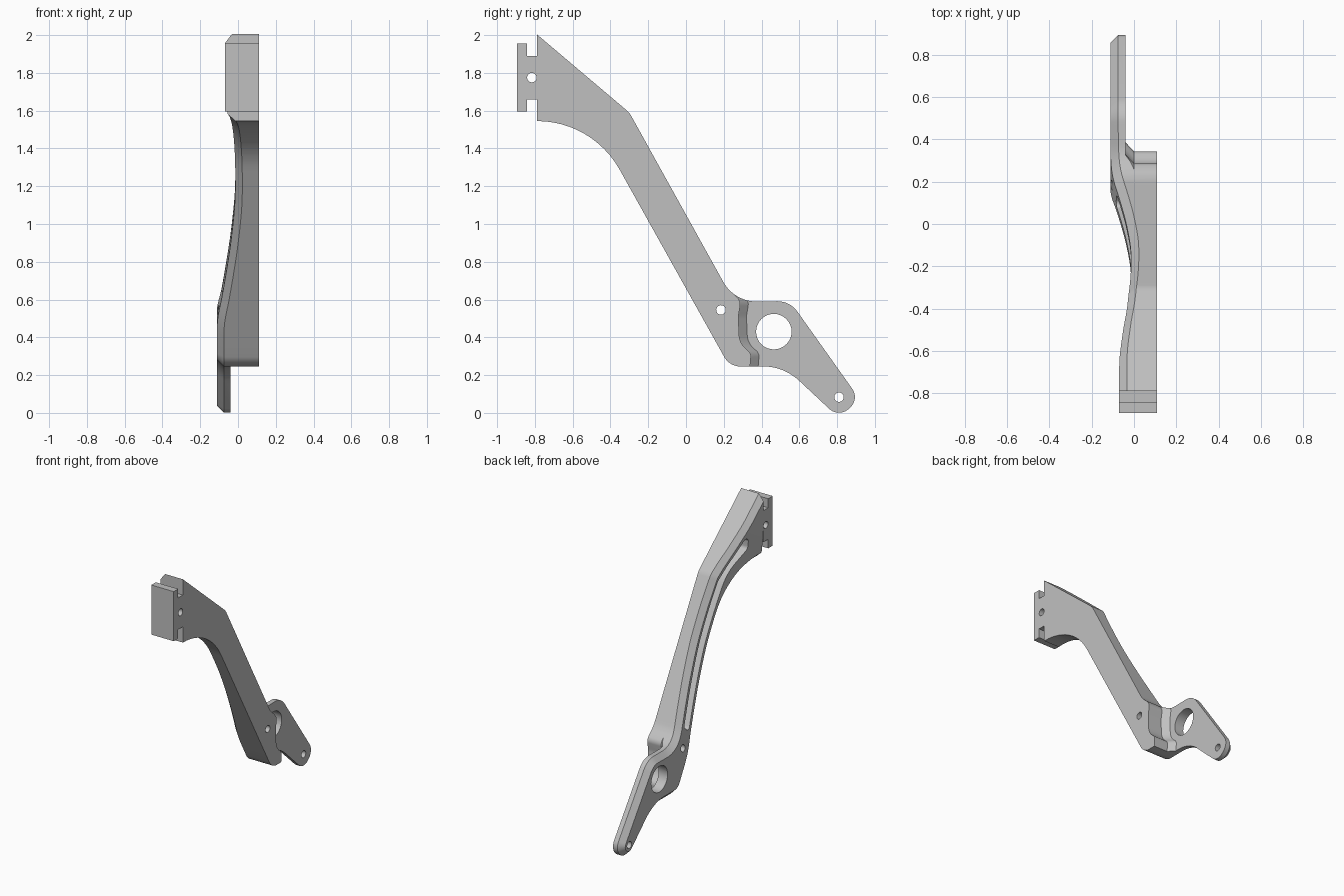
import bpy, bmesh, math
from mathutils import Vector

cube = bpy.data.objects.get("Cube")
if cube:
    bpy.data.objects.remove(cube)

FRONT, CHAMFER = 0.11, 0.037
AXIS = Vector((0, 0.49, -0.87))          # direction of the arm

grey = bpy.data.materials.new("light_grey_metal")
grey.use_nodes = True
grey.diffuse_color = (0.53, 0.53, 0.53, 1)
grey.node_tree.nodes["Principled BSDF"].inputs["Base Color"].default_value = (0.53, 0.53, 0.53, 1)


def rounded(corners, steps=12):
    """Polygon (y, z) from corners (y, z, fillet radius)."""
    out = []
    for i, (y, z, r) in enumerate(corners):
        p = Vector((y, z))
        if r == 0:
            out.append(p)
            continue
        a = (Vector(corners[i - 1][:2]) - p).normalized()
        b = (Vector(corners[(i + 1) % len(corners)][:2]) - p).normalized()
        half = a.angle(b) / 2
        centre = p + (a + b).normalized() * (r / math.sin(half))
        start = p + a * (r / math.tan(half)) - centre
        end = p + b * (r / math.tan(half)) - centre
        sweep = start.angle(end)
        for k in range(steps + 1):
            t = k / steps
            out.append(centre + (start * math.sin((1 - t) * sweep)
                                 + end * math.sin(t * sweep)) / math.sin(sweep))
    return out


def inset(pts, d):
    """Move a clockwise polygon inward by d."""
    out = []
    for i, p in enumerate(pts):
        e1 = (p - pts[i - 1]).normalized()
        e2 = (pts[(i + 1) % len(pts)] - p).normalized()
        n1, n2 = Vector((e1.y, -e1.x)), Vector((e2.y, -e2.x))
        out.append(p + (n1 + n2) * d / (1 + n1.dot(n2)))
    return out


def loft(name, levels):
    """Closed solid through polygons stacked along x."""
    bm = bmesh.new()
    rings = [[bm.verts.new((x, p[0], p[1])) for p in pts] for x, pts in levels]
    n = len(rings[0])
    for lo, hi in zip(rings, rings[1:]):
        for i in range(n):
            j = (i + 1) % n
            bm.faces.new((lo[i], lo[j], hi[j], hi[i]))
    caps = [bm.faces.new(rings[0]), bm.faces.new(rings[-1])]
    bmesh.ops.recalc_face_normals(bm, faces=bm.faces)
    bmesh.ops.triangulate(bm, faces=caps)
    mesh = bpy.data.meshes.new(name)
    bm.to_mesh(mesh)
    bm.free()
    mesh.materials.append(grey)
    obj = bpy.data.objects.new(name, mesh)
    bpy.context.collection.objects.link(obj)
    return obj


def cut(obj, cutter):
    mod = obj.modifiers.new("cut", 'BOOLEAN')
    mod.operation, mod.solver, mod.object = 'DIFFERENCE', 'EXACT', cutter
    bpy.context.view_layer.objects.active = obj
    bpy.ops.object.modifier_apply(modifier=mod.name)
    bpy.data.objects.remove(cutter)


def drill(obj, y, z, r, steps=32):
    ring = [(y + r * math.cos(k * math.tau / steps),
             z + r * math.sin(k * math.tau / steps)) for k in range(steps)]
    cut(obj, loft("drill", [(-0.4, ring), (0.4, ring)]))


def box(name, x0, x1, y0, y1, z0, z1):
    ring = [(y0, z0), (y0, z1), (y1, z1), (y1, z0)]
    return loft(name, [(x0, ring), (x1, ring)])


# Height of the curved back surface along the arm
BACK = [(-2.6, -0.07), (-1.95, -0.07), (-1.75, -0.053), (-1.6, -0.032), (-1.4, -0.018),
        (-1.2, -0.014), (-1.05, -0.018), (-0.85, -0.036), (-0.7, -0.055),
        (-0.5, -0.085), (-0.38, -0.106), (-0.28, -0.112), (1.5, -0.112)]


def back(t):
    for i in range(len(BACK) - 1):
        (t0, x0), (t1, x1) = BACK[i], BACK[i + 1]
        if t0 <= t <= t1:
            def slope(k):
                k0, k1 = max(k - 1, 0), min(k + 1, len(BACK) - 1)
                if BACK[k][1] in (-0.07, -0.112):
                    return 0
                return (BACK[k1][1] - BACK[k0][1]) / (BACK[k1][0] - BACK[k0][0])
            h, s = t1 - t0, (t - t0) / (t1 - t0)
            return (x0 * (1 + 2 * s) * (1 - s) ** 2 + x1 * s * s * (3 - 2 * s)
                    + h * slope(i) * s * (1 - s) ** 2 + h * slope(i + 1) * s * s * (s - 1))
    return -0.112


# Arm with foot: chamfered outline, sliced and bent on the back side
outline = rounded([
    (-0.95, 2.14, 0), (-0.3, 1.59, 0.12), (0.256, 0.588, 0.2), (0.55, 0.592, 0.13),
    (0.919, 0.073, 0.075), (0.809, -0.026, 0.075), (0.517, 0.247, 0.28),
    (0.231, 0.245, 0.1), (-0.495, 1.545, 0.5), (-0.95, 1.545, 0)])
arm = loft("arm", [(0, inset(outline, CHAMFER)), (CHAMFER, outline), (FRONT, outline)])
bm = bmesh.new()
bm.from_mesh(arm.data)
everything = lambda: bm.verts[:] + bm.edges[:] + bm.faces[:]
cutline = bmesh.ops.bisect_plane(bm, geom=everything(), plane_co=(0, -0.79, 0),
                                 plane_no=(0, -1, 0), clear_outer=True)
rim = [e for e in cutline["geom_cut"] if isinstance(e, bmesh.types.BMEdge)]
bmesh.ops.triangle_fill(bm, edges=rim, use_beauty=True)
for k in range(46):
    bmesh.ops.bisect_plane(bm, geom=everything(), plane_co=AXIS * (-2.1 + k * 0.0411),
                           plane_no=AXIS)
for v in bm.verts:
    weight = min(1, (FRONT - v.co.x) / (FRONT - CHAMFER))
    v.co.x += weight * back(v.co.dot(AXIS))
bmesh.ops.triangulate(bm, faces=bm.faces)
bmesh.ops.recalc_face_normals(bm, faces=bm.faces)
bm.to_mesh(arm.data)
bm.free()

# Wavy step down to the thin foot, with a sloped base
wave = rounded([(0.17, 0.8, 0), (0.2, 0.69, 0), (0.29, 0.59, 0.05), (0.277, 0.51, 0.12),
                (0.283, 0.37, 0.1), (0.345, 0.315, 0.04), (0.335, 0.2, 0)], 8)
far = [Vector((1.3, -0.3)), Vector((1.3, 0.8))]
base = [p + Vector((0.043, 0)) for p in wave]
cut(arm, loft("step", [(-0.04, base + far), (0, wave + far), (0.3, wave + far)]))

# Lightening pocket in the back of the arm
pocket = rounded([(-0.63, 1.785, 0.03), (-0.335, 1.54, 0.08), (0.14, 0.67, 0.025),
                  (0.09, 0.625, 0.025), (-0.43, 1.56, 0.3), (-0.63, 1.67, 0.03)], 8)
cut(arm, loft("pocket", [(-0.3, pocket), (0.05, pocket)]))

# Bolt holes and the large bore
for y, z, r in [(0.465, 0.43, 0.094), (0.185, 0.545, 0.025), (0.81, 0.083, 0.025)]:
    drill(arm, y, z, r)

# Slotted head
neck = box("head_neck", -0.07, FRONT, -0.845, -0.789, 1.66, 1.89)
drill(neck, -0.816, 1.775, 0.025)
bar = box("head_bar", -0.07, FRONT, -0.895, -0.843, 1.595, 1.955)

for obj in (arm, neck, bar):
    bpy.ops.object.select_all(action='DESELECT')
    obj.select_set(True)
    bpy.context.view_layer.objects.active = obj
    bpy.ops.object.shade_smooth_by_angle(angle=math.radians(25))
